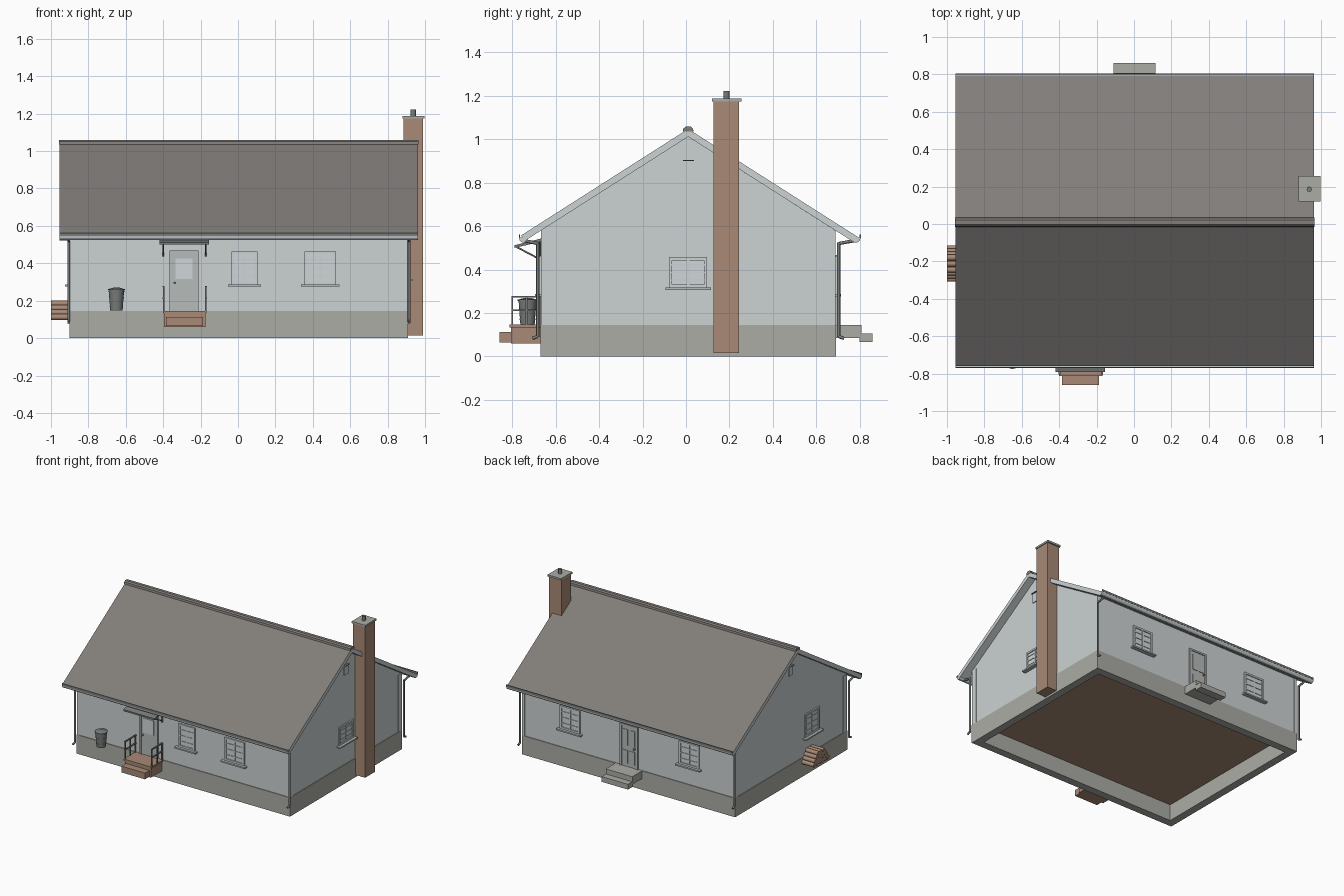
import bpy, bmesh, math
from mathutils import Vector, Matrix

if "Cube" in bpy.data.objects:
    bpy.data.objects.remove(bpy.data.objects["Cube"])


def mat(name, r, g, b):
    m = bpy.data.materials.new(name)
    m.diffuse_color = [(c / 255 / 12.92 if c < 11 else ((c / 255 + 0.055) / 1.055) ** 2.4) for c in (r, g, b)] + [1]
    m.use_nodes = True
    m.node_tree.nodes["Principled BSDF"].inputs["Base Color"].default_value = m.diffuse_color
    return m


WALL = mat("pale_wall", 204, 210, 211)
STONE = mat("concrete", 171, 172, 165)
ROOF = mat("roof_grey", 130, 126, 122)
BRICK = mat("brown", 168, 138, 118)
METAL = mat("metal_grey", 122, 124, 124)
DOOR = mat("door_grey", 182, 187, 184)
GLASS = mat("glass", 208, 215, 216)


def finish(name, bm, *mats):
    bmesh.ops.recalc_face_normals(bm, faces=bm.faces)
    me = bpy.data.meshes.new(name)
    bm.to_mesh(me)
    bm.free()
    for m in mats:
        me.materials.append(m)
    ob = bpy.data.objects.new(name, me)
    bpy.context.collection.objects.link(ob)
    return ob


def add_box(bm, x0, x1, y0, y1, z0, z1):
    m = Matrix.Translation(((x0 + x1) / 2, (y0 + y1) / 2, (z0 + z1) / 2)) @ \
        Matrix.Diagonal((abs(x1 - x0), abs(y1 - y0), abs(z1 - z0), 1))
    bmesh.ops.create_cube(bm, size=1, matrix=m)


def boxes(name, m, *dims):
    bm = bmesh.new()
    for d in dims:
        add_box(bm, *d)
    return finish(name, bm, m)


def prism(name, profile, x0, x1, *mats):
    """Extrude a (y, z) profile along x."""
    bm = bmesh.new()
    f = bm.faces.new([bm.verts.new((x0, y, z)) for y, z in profile])
    r = bmesh.ops.extrude_face_region(bm, geom=[f])
    bmesh.ops.translate(bm, vec=(x1 - x0, 0, 0), verts=[v for v in r["geom"] if isinstance(v, bmesh.types.BMVert)])
    return finish(name, bm, *mats)


def add_rod(bm, a, b, r, r2=None, n=8):
    a, b = Vector(a), Vector(b)
    m = Matrix.Translation((a + b) / 2) @ (b - a).to_track_quat("Z", "Y").to_matrix().to_4x4()
    bmesh.ops.create_cone(bm, cap_ends=True, segments=n, radius1=r, radius2=r if r2 is None else r2,
                          depth=(b - a).length, matrix=m)


def rods(name, m, r, *segs, n=8):
    bm = bmesh.new()
    for a, b in segs:
        add_rod(bm, a, b, r, n=n)
    ob = finish(name, bm, m)
    for p in ob.data.polygons:
        p.use_smooth = len(p.vertices) == 4 and n > 4
    return ob


def on_wall(side, u0, u1, d0, d1, z0, z1):
    """Box on a wall: u runs along the wall, d points outward."""
    if side == "front":
        return (u0, u1, -0.665 - d1, -0.665 - d0, z0, z1)
    if side == "back":
        return (u0, u1, 0.685 + d0, 0.685 + d1, z0, z1)
    if side == "right":
        return (0.905 + d0, 0.905 + d1, u0, u1, z0, z1)
    return (-0.895 - d1, -0.895 - d0, u0, u1, z0, z1)


# Foundation ring and floor
X0, X1, Y0, Y1, T = -0.90, 0.91, -0.67, 0.69, 0.06
boxes("foundation", STONE, (X0, X1, Y0, Y0 + T, 0, 0.145), (X0, X1, Y1 - T, Y1, 0, 0.145),
      (X0, X0 + T, Y0 + T, Y1 - T, 0, 0.145), (X1 - T, X1, Y0 + T, Y1 - T, 0, 0.145))
boxes("floor", BRICK, (X0 + T, X1 - T, Y0 + T, Y1 - T, 0.125, 0.14))

# Gabled walls
RY, SL = 0.01, 0.637
under = lambda y: 1.012 - SL * abs(y - RY)
prism("walls", [(-0.665, 0.14), (0.685, 0.14), (0.685, under(0.685)), (RY, under(RY)), (-0.665, under(-0.665))],
      -0.895, 0.905, WALL)

# Corner boards
for side, a, b, w in (("front", -0.898, 0.908, 0.02), ("back", -0.898, 0.908, 0.02),
                      ("left", -0.668, 0.688, 0.042), ("right", -0.668, 0.688, 0.042)):
    boxes("corner_boards_" + side, WALL, on_wall(side, a, a + w, 0, 0.004, 0.145, 0.58),
          on_wall(side, b - w, b, 0, 0.004, 0.145, 0.58))

# Roof: dark upper faces, pale edges and underside
roof = prism("roof", [(RY, 1.048), (0.795, 0.548), (0.778, 0.523), (RY, 1.012), (-0.743, 0.532), (-0.76, 0.557)],
             -0.955, 0.963, WALL, ROOF)
for p in roof.data.polygons:
    p.material_index = int(p.normal.z > 0.3)
prism("ridge_cap", [(RY - 0.025, 1.035), (RY - 0.022, 1.05), (RY - 0.012, 1.058), (RY + 0.012, 1.058),
                    (RY + 0.022, 1.05), (RY + 0.025, 1.035)], -0.957, 0.965, ROOF)

# Gutters with a dark rim and pale trough, and bent downpipes
for tag, s, ye, yw in (("front", -1, -0.75, -0.683), ("back", 1, 0.785, 0.703)):
    prism("gutter_" + tag, [(ye + 0.019 * math.cos(a), 0.548 + 0.024 * math.sin(a))
                            for a in [math.pi + i * math.pi / 6 for i in range(7)]], -0.955, 0.963, WALL)
    boxes("gutter_rim_" + tag, METAL, (-0.955, 0.963, ye + s * 0.014, ye + s * 0.02, 0.546, 0.562))
    for end, x in (("left", -0.905), ("right", 0.915)):
        rods("downpipe_%s_%s" % (tag, end), METAL, 0.0075, ((x, ye, 0.535), (x, yw, 0.52)),
             ((x, yw, 0.525), (x, yw, 0.09)), ((x, yw, 0.092), (x, yw + s * 0.025, 0.083)))

# Windows
def window(name, side, u, w, z0=0.287, z1=0.463):
    a, b, f = u - w / 2, u + w / 2, 0.014
    boxes(name + "_glass", GLASS, on_wall(side, a, b, 0, 0.003, z0, z1))
    bars = [(a, a + f, z0, z1), (b - f, b, z0, z1), (a, b, z0, z0 + f), (a, b, z1 - f, z1),
            (u - 0.005, u + 0.005, z0, z1)]
    for i in (1, 2, 3):
        z = z0 + (z1 - z0) * i / 4
        bars.append((a, b, z - 0.003, z + 0.003))
    boxes(name + "_frame", WALL, *[on_wall(side, p, q, 0, 0.01 if i < 4 else 0.007, r, t)
                                   for i, (p, q, r, t) in enumerate(bars)])
    boxes(name + "_sill", DOOR, on_wall(side, a - 0.018, b + 0.018, 0, 0.03, z0 - 0.011, z0))


window("front_window_middle", "front", 0.035, 0.14)
window("front_window_right", "front", 0.44, 0.17)
window("back_window_right", "back", 0.50, 0.17)
window("back_window_left", "back", -0.51, 0.17)
window("right_window", "right", 0.01, 0.175, 0.317, 0.457)
window("left_window", "left", -0.245, 0.175)

# Gable vents
for side in ("left", "right"):
    boxes("gable_vent_" + side, WALL, on_wall(side, -0.012, 0.035, 0, 0.006, 0.83, 0.9))
    boxes("vent_hood_" + side, METAL, on_wall(side, -0.014, 0.037, 0, 0.015, 0.9, 0.905))


# Doors
def door(name, side, u):
    a, b = u - 0.073, u + 0.073
    boxes(name, DOOR, on_wall(side, a, b, 0, 0.006, 0.145, 0.465))
    boxes(name + "_casing", DOOR, on_wall(side, a - 0.004, a + 0.012, 0, 0.012, 0.145, 0.468),
          on_wall(side, b - 0.012, b + 0.004, 0, 0.012, 0.145, 0.468),
          on_wall(side, a, b, 0, 0.012, 0.455, 0.468))
    y = on_wall(side, 0, 0, 0, 0.012, 0, 0)
    ye = y[2] if side == "front" else y[3]
    rods(name + "_knob", METAL, 0.007, ((u - 0.05, ye - 0.01, 0.295), (u - 0.05, ye + 0.01, 0.295)))


door("front_door", "front", -0.288)
boxes("front_door_glass", GLASS, on_wall("front", -0.333, -0.243, 0, 0.009, 0.315, 0.425))
door("back_door", "back", 0.0)
boxes("back_door_panels", DOOR, *[on_wall("back", x, x + 0.042, 0, 0.01, z, z + h)
                                  for x in (-0.05, 0.008) for z, h in ((0.17, 0.1), (0.31, 0.12))])

# Canopy over the front door
prism("door_canopy", [(-0.79, 0.5), (-0.79, 0.512), (-0.66, 0.545), (-0.66, 0.53)], -0.42, -0.155, METAL)
rods("canopy_brackets", METAL, 0.004, *[s for x in (-0.4, -0.172) for s in (
    ((x, -0.78, 0.504), (x, -0.668, 0.445)), ((x, -0.672, 0.435), (x, -0.672, 0.53)))])

# Front porch, step and railings
boxes("front_porch", BRICK, (-0.395, -0.175, -0.805, -0.665, 0.06, 0.133), (-0.402, -0.168, -0.812, -0.665, 0.133, 0.146))
boxes("front_step", BRICK, (-0.385, -0.188, -0.86, -0.805, 0.065, 0.113))
rails = []
for x in (-0.398, -0.172):
    rails += [(x - 0.004, x + 0.004, y - 0.004, y + 0.004, 0.145, 0.278) for y in (-0.8, -0.735, -0.675)]
    rails += [(x - 0.005, x + 0.005, -0.804, -0.668, z, z + 0.007) for z in (0.21, 0.272)]
boxes("porch_railings", METAL, *rails)

# Back steps
boxes("back_steps", STONE, (-0.11, 0.115, 0.685, 0.808, 0.085, 0.145), (-0.11, 0.115, 0.8, 0.86, 0.066, 0.106))

# Chimney
boxes("chimney", BRICK, (0.885, 0.99, 0.127, 0.245, 0.015, 1.176))
boxes("chimney_cap", STONE, (0.88, 0.996, 0.12, 0.256, 1.174, 1.188))
rods("chimney_pot", METAL, 0.014, ((0.937, 0.186, 1.186), (0.937, 0.186, 1.222)), n=12)

# Barrel with hoops and lid
bm = bmesh.new()
c = lambda z: (-0.65, -0.73, z)
add_rod(bm, c(0.147), c(0.256), 0.033, 0.041, 20)
for z in (0.168, 0.212, 0.247):
    r = 0.0345 + (z - 0.147) * 0.073
    add_rod(bm, c(z), c(z + 0.007), r, r + 0.0005, 20)
add_rod(bm, c(0.256), c(0.262), 0.045, n=20)
add_rod(bm, c(0.262), c(0.27), 0.042, 0.015, 20)
barrel = finish("barrel", bm, METAL)
for p in barrel.data.polygons:
    p.use_smooth = abs(p.normal.z) < 0.5

# Stacked firewood
R = 0.0162
rods("firewood_pile", BRICK, R, *[((-1.0, y, z), (-0.897, y, z)) for row in range(4) for k in range(6 - row)
     for y, z in [(-0.212 + (k - (5 - row) / 2) * 2 * R, 0.112 + row * 0.024)]], n=10)
